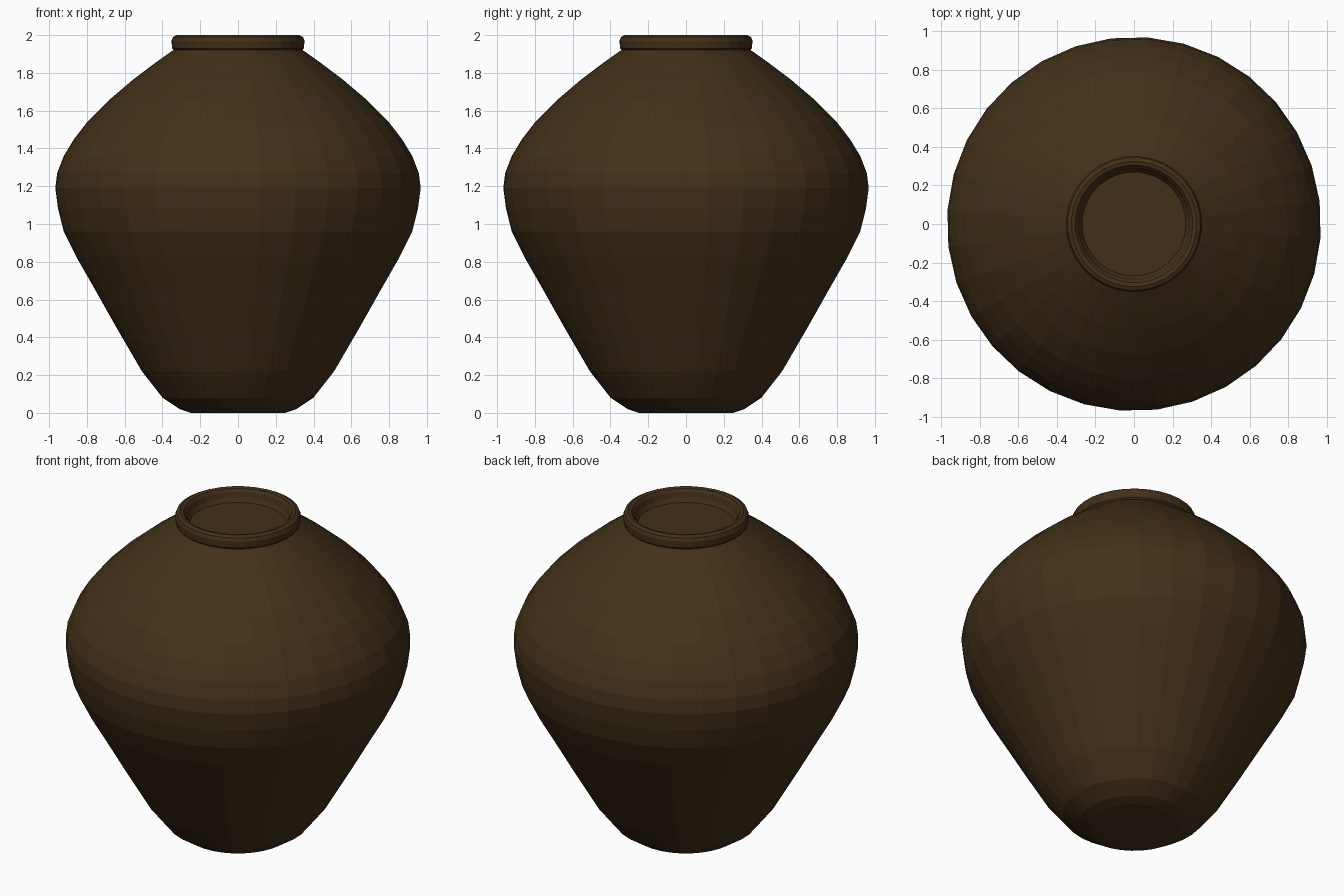
import bpy, bmesh
from math import cos, sin, radians, tau

if "Cube" in bpy.data.objects:
    bpy.data.objects.remove(bpy.data.objects["Cube"])

SIDES = 32
OFFSET = radians(7)

clay = bpy.data.materials.new("dark_brown_clay")
clay.diffuse_color = (0.055, 0.03, 0.01, 1)
clay.use_nodes = True
clay.node_tree.nodes["Principled BSDF"].inputs["Base Color"].default_value = clay.diffuse_color


def lathe(name, profile, ring=False):
    """Turn a (radius, height) profile round z; cap the ends, or close it into a ring."""
    bm = bmesh.new()
    loops = [[bm.verts.new((r * cos(OFFSET + tau * i / SIDES),
                            r * sin(OFFSET + tau * i / SIDES), z))
              for i in range(SIDES)] for r, z in profile]
    pairs = list(zip(loops, loops[1:]))
    if ring:
        pairs.append((loops[-1], loops[0]))
    else:
        bm.faces.new(loops[0])
        bm.faces.new(loops[-1])
    for low, high in pairs:
        for i in range(SIDES):
            j = (i + 1) % SIDES
            bm.faces.new((low[i], low[j], high[j], high[i]))
    bmesh.ops.recalc_face_normals(bm, faces=bm.faces)
    mesh = bpy.data.meshes.new(name)
    bm.to_mesh(mesh)
    bm.free()
    mesh.materials.append(clay)
    obj = bpy.data.objects.new(name, mesh)
    bpy.context.collection.objects.link(obj)
    return obj


# Body: narrow foot, wide shoulder, closed just below the mouth
lathe("pot_body", [
    (0.25, 0.0), (0.31, 0.02), (0.40, 0.08), (0.51, 0.22), (0.65, 0.46),
    (0.78, 0.69), (0.855, 0.82), (0.925, 0.96), (0.955, 1.08), (0.97, 1.19),
    (0.96, 1.27), (0.925, 1.36), (0.87, 1.45), (0.80, 1.54), (0.68, 1.66),
    (0.55, 1.77), (0.45, 1.845), (0.345, 1.92), (0.26, 1.925)])

# Rim: rounded collar around the shallow mouth
lathe("pot_rim", [
    (0.335, 1.915), (0.35, 1.93), (0.353, 1.97), (0.345, 1.99), (0.325, 2.0),
    (0.305, 1.995), (0.293, 1.98), (0.285, 1.95), (0.268, 1.922)], ring=True)
